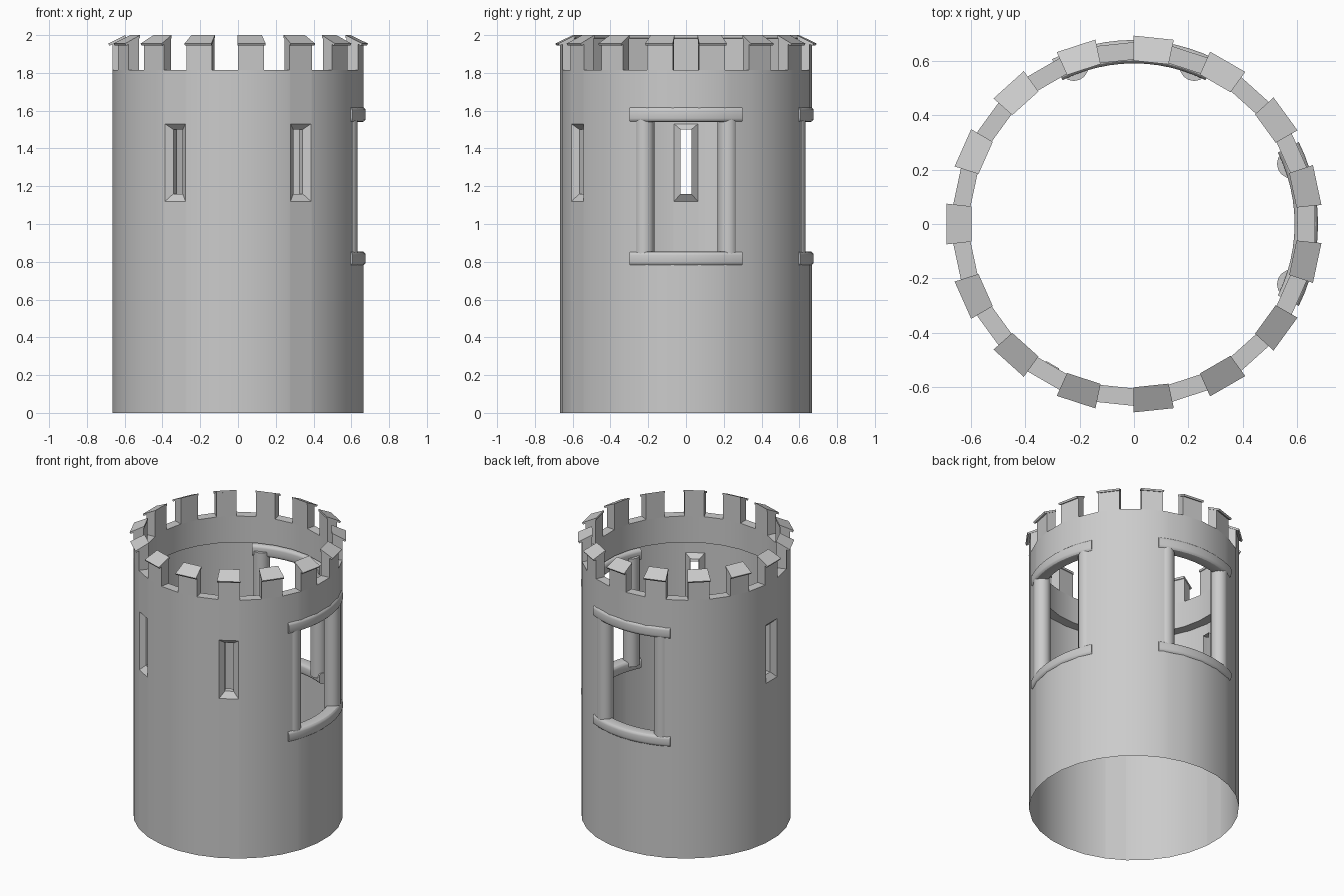
import bpy, bmesh
from math import radians, cos, sin, pi

if "Cube" in bpy.data.objects:
    bpy.data.objects.remove(bpy.data.objects["Cube"])

stone = bpy.data.materials.new("grey stone")
stone.use_nodes = True
stone.diffuse_color = (0.6, 0.6, 0.6, 1)
stone.node_tree.nodes["Principled BSDF"].inputs["Base Color"].default_value = (0.6, 0.6, 0.6, 1)

OUTER, INNER, RIM, BAND = 0.668, 0.604, 1.815, 1.63
STEP = 12
SLITS, WINDOWS = (180, 240, 300), (0, 90)
SLIT_HALF, WINDOW_HALF = 5.4, 20.5
SLIT_Z, WINDOW_Z = (1.12, 1.53), (0.82, 1.58)


def polar(r, deg, z):
    return (r * cos(radians(deg)), r * sin(radians(deg)), z)


def on_polygon(r, deg, z):
    """Point on the flat-sided tower outline."""
    offset = deg % STEP
    offset = min(offset, STEP - offset)
    return polar(r * cos(radians(STEP / 2)) / cos(radians(offset)), deg, z)


def finish(bm, name, recalc=True):
    bmesh.ops.remove_doubles(bm, verts=bm.verts, dist=0.0002)
    if recalc:
        bmesh.ops.recalc_face_normals(bm, faces=bm.faces)
    mesh = bpy.data.meshes.new(name)
    bm.to_mesh(mesh)
    bm.free()
    mesh.materials.append(stone)
    obj = bpy.data.objects.new(name, mesh)
    bpy.context.collection.objects.link(obj)
    bpy.ops.object.select_all(action="DESELECT")
    obj.select_set(True)
    bpy.context.view_layer.objects.active = obj
    bpy.ops.object.shade_smooth_by_angle(angle=radians(30))
    return obj


def quad(bm, points):
    bm.faces.new([bm.verts.new(p) for p in points])


def bridge(bm, loops, capped=True):
    """Skin a chain of closed loops."""
    rows = [[bm.verts.new(p) for p in loop] for loop in loops]
    for a, b in zip(rows, rows[1:]):
        for i in range(len(a)):
            j = (i + 1) % len(a)
            bm.faces.new((a[i], a[j], b[j], b[i]))
    if capped:
        bm.faces.new(rows[0])
        bm.faces.new(rows[-1][::-1])


def inside(deg, centre, half):
    return abs((deg - centre + 180) % 360 - 180) < half


# Outer wall sheet with openings left out
angles = {float(STEP / 2 + STEP * i) for i in range(30)}
for c in SLITS:
    angles |= {(c - SLIT_HALF) % 360, (c + SLIT_HALF) % 360}
for c in WINDOWS:
    angles |= {(c - WINDOW_HALF) % 360, (c + WINDOW_HALF) % 360}
angles = sorted(angles)
angles.append(angles[0] + 360)
heights = sorted({0, RIM, *SLIT_Z, *WINDOW_Z})

bm = bmesh.new()
for a, b in zip(angles, angles[1:]):
    mid = (a + b) / 2
    for lo, hi in zip(heights, heights[1:]):
        z = (lo + hi) / 2
        slit = SLIT_Z[0] < z < SLIT_Z[1] and any(inside(mid, c, SLIT_HALF) for c in SLITS)
        window = WINDOW_Z[0] < z < WINDOW_Z[1] and any(inside(mid, c, WINDOW_HALF) for c in WINDOWS)
        if not (slit or window):
            quad(bm, [on_polygon(OUTER, a, lo), on_polygon(OUTER, b, lo),
                      on_polygon(OUTER, b, hi), on_polygon(OUTER, a, hi)])
finish(bm, "tower_wall", recalc=False)

# Thick rim at the top of the wall
bm = bmesh.new()
profile = [(OUTER, RIM), (INNER, RIM), (INNER, BAND), (OUTER, BAND)]
for i in range(30):
    a, b = STEP * (i - 0.5), STEP * (i + 0.5)
    for (r0, z0), (r1, z1) in zip(profile, profile[1:]):
        quad(bm, [polar(r0, a, z0), polar(r0, b, z0), polar(r1, b, z1), polar(r1, a, z1)])
finish(bm, "rim", recalc=False)


# Merlons with sloping cap stones
def ring(r_in, r_out, half, z_in, z_out, centre):
    return [polar(r_in, centre - half, z_in), polar(r_out, centre - half, z_out),
            polar(r_out, centre + half, z_out), polar(r_in, centre + half, z_in)]


for i in range(15):
    c = 180 + 24 * i
    bm = bmesh.new()
    bridge(bm, [ring(INNER, OUTER, 6, RIM, RIM, c), ring(INNER, OUTER, 6, 1.985, 1.952, c)])
    finish(bm, f"merlon_{i + 1}")
    bm = bmesh.new()
    bridge(bm, [ring(0.6, 0.685, 6.2, 1.985, 1.944, c), ring(0.6, 0.692, 6.2, 2.0, 1.955, c)])
    finish(bm, f"cap_stone_{i + 1}")

# Arrow slits: bevelled mouth, then a straight passage inwards
for i, c in enumerate(SLITS):
    loops = []
    face = OUTER * cos(radians(STEP / 2))
    mouth = face * sin(radians(SLIT_HALF)) / cos(radians(SLIT_HALF))
    for r, w, lo, hi in ((face, mouth, *SLIT_Z), (0.635, 0.028, 1.16, 1.50), (0.597, 0.028, 1.16, 1.50)):
        ca, sa = cos(radians(c)), sin(radians(c))
        loops.append([(r * ca - t * sa, r * sa + t * ca, z)
                      for t, z in ((-w, lo), (w, lo), (w, hi), (-w, hi))])
    bm = bmesh.new()
    bridge(bm, loops[::-1], capped=False)
    finish(bm, f"arrow_slit_{i + 1}", recalc=False)


# Window frames: curved rounded bars and round posts
def curved_bar(name, centre, lo, hi):
    mid_r, mid_z, half_r, half_z = 0.633, (lo + hi) / 2, 0.043, (hi - lo) / 2
    corner = 0.02
    section = []
    for k, (sr, sz) in enumerate(((1, 1), (-1, 1), (-1, -1), (1, -1))):
        for s in range(4):
            t = k * pi / 2 + s * pi / 6
            section.append((mid_r + sr * (half_r - corner) + corner * cos(t),
                            mid_z + sz * (half_z - corner) + corner * sin(t)))
    bm = bmesh.new()
    bridge(bm, [[polar(r, centre - 26.4 + 52.8 * i / 12, z) for r, z in section] for i in range(13)])
    finish(bm, name)


for side, c in zip(("left", "back"), WINDOWS):
    curved_bar(f"{side}_window_sill", c, 0.78, 0.855)
    curved_bar(f"{side}_window_lintel", c, 1.54, 1.62)
    for n, turn in enumerate((-20.9, 20.9)):
        x, y, _ = polar(0.62, c + turn, 0)
        bm = bmesh.new()
        bridge(bm, [[(x + 0.054 * cos(k * pi / 8), y + 0.054 * sin(k * pi / 8), z) for k in range(16)]
                    for z in (0.82, 1.58)])
        finish(bm, f"{side}_window_post_{n + 1}")
